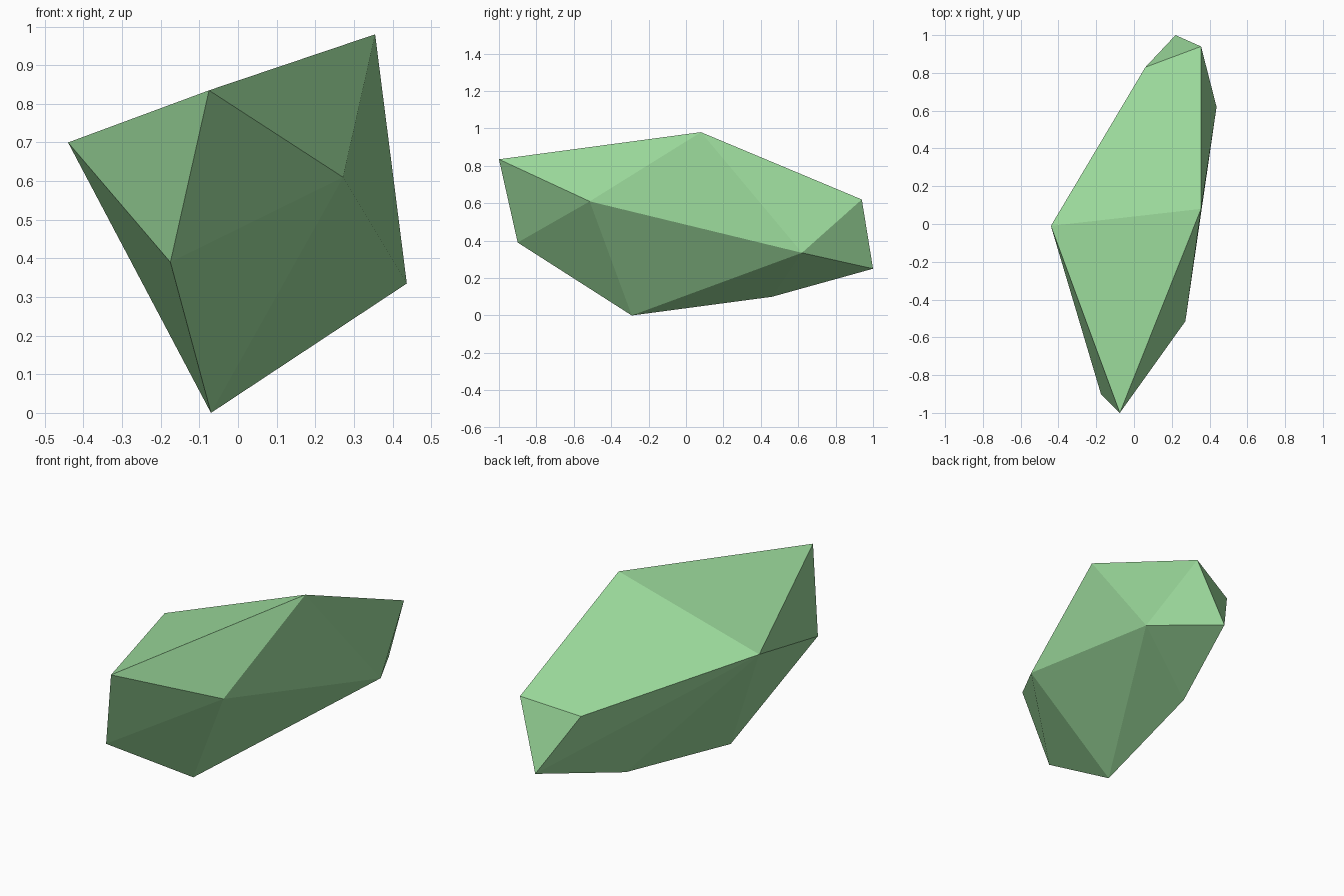
import bpy
import bmesh

if "Cube" in bpy.data.objects:
    bpy.data.objects.remove(bpy.data.objects["Cube"], do_unlink=True)

# Single flat colour
green = bpy.data.materials.new("light_green")
color = (0.33, 0.70, 0.33, 1.0)
green.diffuse_color = color
green.use_nodes = True
green.node_tree.nodes["Principled BSDF"].inputs["Base Color"].default_value = color

# Corners of the faceted stone, grouped by where they sit
top_corners = [(-0.44, -0.01, 0.70), (-0.075, -1.0, 0.835), (0.355, 0.08, 0.98)]
side_corners = [(0.437, 0.62, 0.335), (0.272, -0.515, 0.61), (-0.175, -0.90, 0.39)]
back_corners = [(0.355, 0.94, 0.62), (0.22, 1.0, 0.25), (0.06, 0.83, 0.545)]
bottom_corners = [(-0.07, -0.29, 0.0), (0.045, 0.46, 0.10)]

# Stone: convex skin stretched over the corners
mesh = bpy.data.meshes.new("faceted_stone")
bm = bmesh.new()
for corner in top_corners + side_corners + back_corners + bottom_corners:
    bm.verts.new(corner)
bmesh.ops.convex_hull(bm, input=bm.verts[:])
bmesh.ops.recalc_face_normals(bm, faces=bm.faces[:])
for face in bm.faces:
    face.smooth = False
bm.to_mesh(mesh)
bm.free()

mesh.materials.append(green)
stone = bpy.data.objects.new("faceted_stone", mesh)
bpy.context.collection.objects.link(stone)
